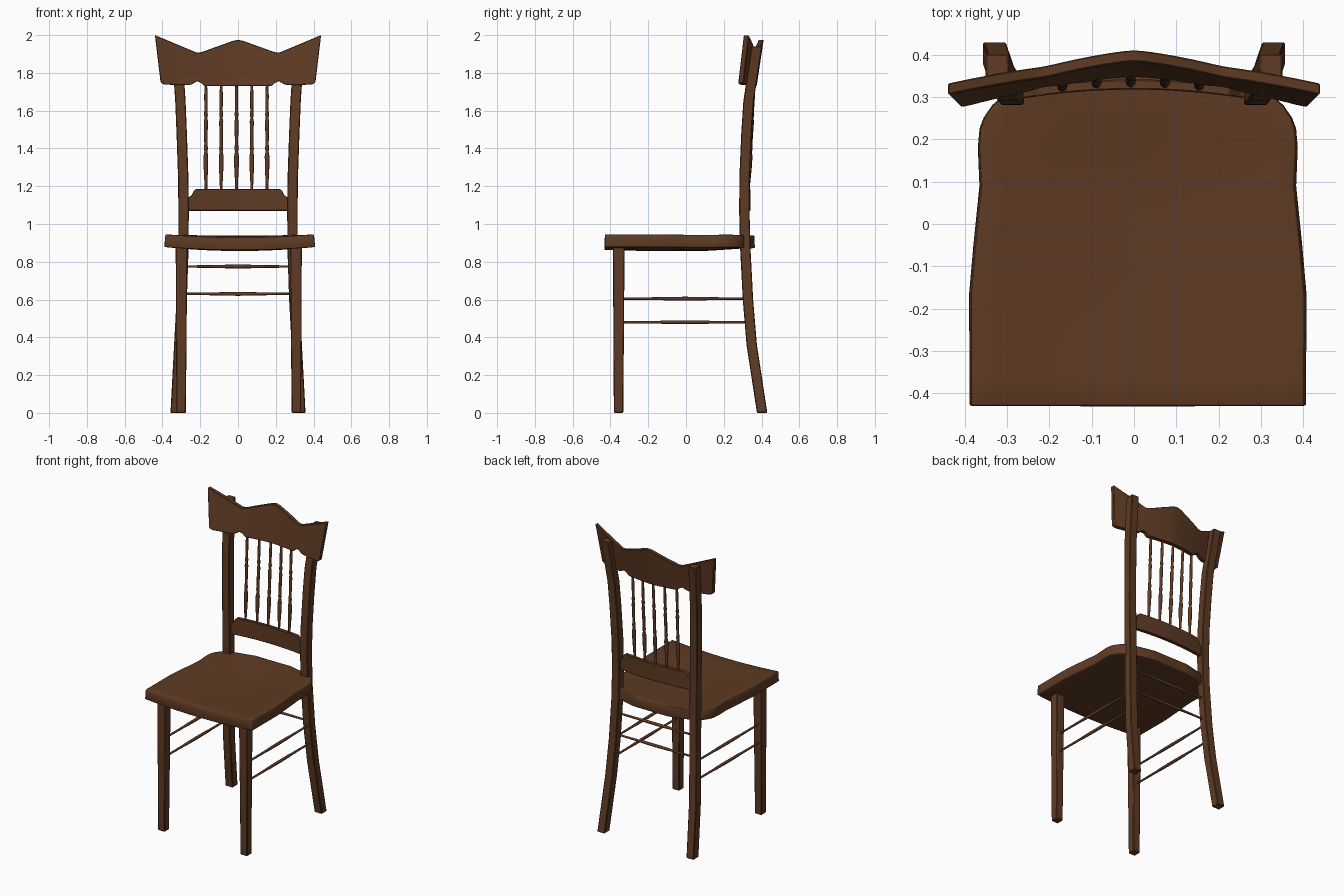
import bpy, bmesh, math
from mathutils import Vector

if "Cube" in bpy.data.objects:
    bpy.data.objects.remove(bpy.data.objects["Cube"])

wood = bpy.data.materials.new("dark brown wood")
wood.diffuse_color = (0.112, 0.043, 0.017, 1)
wood.use_nodes = True
wood.node_tree.nodes["Principled BSDF"].inputs["Base Color"].default_value = wood.diffuse_color


def interp(pts, t):
    """Piecewise linear lookup in a list of (key, value) pairs."""
    if t <= pts[0][0]:
        return pts[0][1]
    for (a, va), (b, vb) in zip(pts, pts[1:]):
        if t <= b:
            return va + (vb - va) * (t - a) / (b - a)
    return pts[-1][1]


def make(name, verts, faces, bevel=0.0, segments=1):
    me = bpy.data.meshes.new(name)
    me.from_pydata([tuple(v) for v in verts], [], faces)
    bm = bmesh.new()
    bm.from_mesh(me)
    bmesh.ops.recalc_face_normals(bm, faces=bm.faces[:])
    bm.to_mesh(me)
    bm.free()
    me.materials.append(wood)
    ob = bpy.data.objects.new(name, me)
    bpy.context.collection.objects.link(ob)
    if bevel:
        m = ob.modifiers.new("bevel", 'BEVEL')
        m.width, m.segments, m.limit_method = bevel, segments, 'ANGLE'
        m.angle_limit = math.radians(40)
    return ob


def loft(name, rings, bevel=0.0):
    """Skin a list of closed rings and cap both ends."""
    n = len(rings[0])
    verts = [v for r in rings for v in r]
    faces = [(k * n + i, k * n + (i + 1) % n, (k + 1) * n + (i + 1) % n, (k + 1) * n + i)
             for k in range(len(rings) - 1) for i in range(n)]
    faces += [tuple(range(n)), tuple(range((len(rings) - 1) * n, len(rings) * n))]
    return make(name, verts, faces, bevel)


def leg(name, path):
    """Square post through (x, y, z, half width) stations."""
    loft(name, [[(x + a * h, y + b * h, z) for a, b in ((-1, -1), (1, -1), (1, 1), (-1, 1))]
                for x, y, z, h in path], 0.004)


def turned(name, p, q, profile, sides=12):
    """Lathe-turned rod from p to q with (position, radius) stations."""
    p, q = Vector(p), Vector(q)
    rot = (q - p).to_track_quat('Z', 'Y')
    loft(name, [[p.lerp(q, t) + rot @ Vector((r * math.cos(2 * math.pi * i / sides),
                                              r * math.sin(2 * math.pi * i / sides), 0))
                 for i in range(sides)] for t, r in profile])


def rail(name, half_bottom, half_top, bottom, top, front, thick, cols=64, rows=4):
    """Curved board: outlines are half profiles (fraction of half width, z)."""
    verts = []
    for back in (0, thick):
        for i in range(cols + 1):
            t = 2 * i / cols - 1
            zb, zt = interp(bottom, abs(t)), interp(top, abs(t))
            for j in range(rows + 1):
                s = j / rows
                x, z = t * (half_bottom + (half_top - half_bottom) * s), zb + (zt - zb) * s
                verts.append((x, front(x, z) + back, z))
    w = rows + 1
    o = (cols + 1) * w
    faces = []
    for i in range(cols):
        for j in range(rows):
            a = i * w + j
            f = (a, a + w, a + w + 1, a + 1)
            faces += [f, tuple(v + o for v in f)]
        for j in (0, rows):
            a = i * w + j
            faces.append((a, a + w, a + w + o, a + o))
    for i in (0, cols):
        for j in range(rows):
            a = i * w + j
            faces.append((a, a + 1, a + 1 + o, a + o))
    make(name, verts, faces, 0.003)


# seat: dished board with waisted sides and a rounded back
outline = [(-0.43, 0.393), (-0.165, 0.393), (-0.05, 0.383), (0.09, 0.369), (0.18, 0.374),
           (0.225, 0.371), (0.25, 0.362), (0.28, 0.342), (0.30, 0.32), (0.33, 0.25), (0.362, 0.12)]
dish = [(-0.43, 0.016), (-0.2, 0.021), (0.1, 0.021), (0.28, 0.009), (0.362, 0.006)]
ys = [-0.43, -0.36, -0.29, -0.22, -0.165, -0.11, -0.05, 0.02, 0.09, 0.135, 0.18,
      0.205, 0.225, 0.25, 0.265, 0.28, 0.30, 0.33, 0.362]
N = 14
verts = []
for y in ys:
    w = interp(outline, y)
    for i in range(N + 1):
        x = w * (2 * i / N - 1)
        verts.append((x + 0.009, y, 0.945 - interp(dish, y) * (1 - (x / 0.393) ** 2)))
faces = [(r * (N + 1) + i, r * (N + 1) + i + 1, (r + 1) * (N + 1) + i + 1, (r + 1) * (N + 1) + i)
         for r in range(len(ys) - 1) for i in range(N)]
seat = make("seat", verts, faces)
if seat.data.polygons[0].normal.z < 0:
    seat.data.flip_normals()
m = seat.modifiers.new("thickness", 'SOLIDIFY')
m.thickness, m.offset = 0.067, -1
m = seat.modifiers.new("soft edge", 'BEVEL')
m.width, m.segments, m.limit_method, m.angle_limit = 0.008, 2, 'ANGLE', math.radians(40)

# legs and side stretchers, both sides
rod = [(0, 0.006), (0.3, 0.0075), (0.34, 0.009), (0.5, 0.01), (0.66, 0.009), (0.7, 0.0075), (1, 0.006)]
for side, s in (("left", -1), ("right", 1)):
    leg("front_leg_" + side, [(0.305 * s + 0.004, -0.357, 0, 0.025),
                              (0.303 * s + 0.004, -0.356, 0.89, 0.031)])
    leg("back_post_" + side, [(x * s, y, z, 0.0275) for x, y, z in (
        (0.330, 0.403, 0), (0.311, 0.348, 0.36), (0.298, 0.328, 0.6), (0.289, 0.314, 0.87),
        (0.288, 0.309, 1.06), (0.290, 0.310, 1.25), (0.298, 0.320, 1.48), (0.305, 0.331, 1.65),
        (0.324, 0.375, 1.94))])
    for z in (0.605, 0.48):
        turned("side_stretcher_" + side, (0.305 * s, -0.345, z), (0.302 * s, 0.335, z), rod)

# back stretchers
for z in (0.775, 0.63):
    turned("back_stretcher", (-0.29, 0.322, z), (0.29, 0.322, z), rod)

# crest rail with peaked top and notched lower edge
rail("crest_rail", 0.41, 0.44,
     [(0, 1.73), (0.435, 1.73), (0.47, 1.745), (0.525, 1.757), (0.60, 1.738), (0.65, 1.735),
      (0.96, 1.738), (1, 1.75)],
     [(0, 1.975), (0.06, 1.97), (0.45, 1.908), (0.5, 1.908), (1, 2.0)],
     lambda x, z: 0.384 - 0.082 * (abs(x) / 0.44) ** 1.5 + 0.15 * (z - 1.975), 0.027)

# lower back rail
rail("lower_back_rail", 0.268, 0.268, [(0, 1.07)],
     [(0, 1.185), (0.84, 1.185), (0.87, 1.178), (0.92, 1.15), (1, 1.138)],
     lambda x, z: 0.318 - 0.022 * (x / 0.268) ** 2, 0.024, 48)

# turned spindles
spindle = [(0, 0.007), (0.08, 0.008), (0.22, 0.012), (0.32, 0.0125), (0.36, 0.008), (0.39, 0.011),
           (0.43, 0.0085), (0.58, 0.010), (0.64, 0.011), (0.67, 0.007), (0.70, 0.0105),
           (0.74, 0.008), (0.88, 0.009), (1, 0.006)]
for i in range(5):
    x = -0.17 + 0.081 * i
    turned("back_spindle", (x, 0.330 - 0.3 * x * x, 1.175), (x, 0.360 - 0.7 * x * x, 1.75), spindle)

# smooth shading with sharp edges kept
for ob in bpy.data.objects:
    ob.select_set(True)
bpy.context.view_layer.objects.active = seat
bpy.ops.object.shade_smooth_by_angle(angle=math.radians(35))
